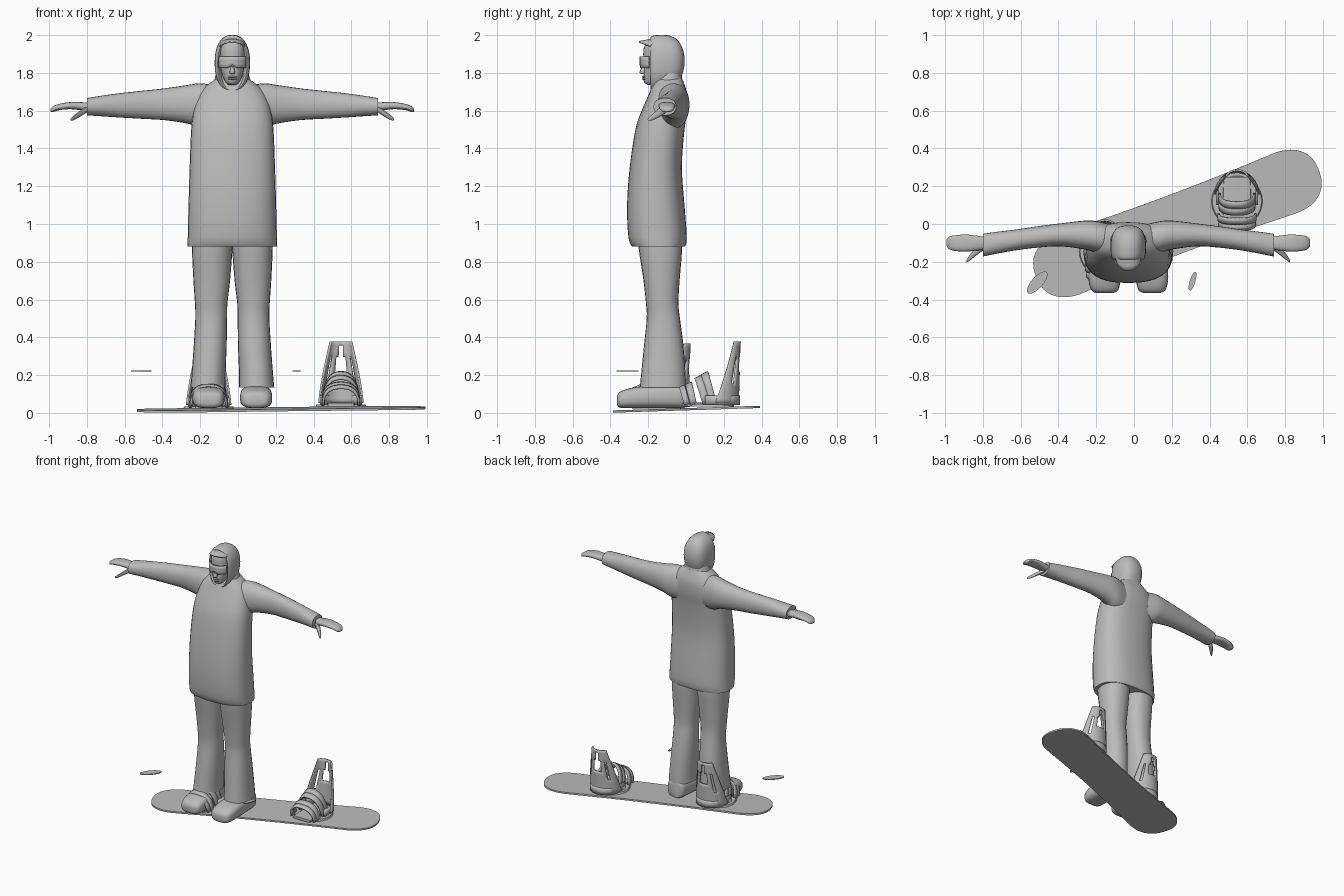
import bpy, bmesh, math
from mathutils import Vector, Matrix

if "Cube" in bpy.data.objects:
    bpy.data.objects.remove(bpy.data.objects["Cube"])

CX = -0.03          # centre line of the figure
grey = bpy.data.materials.new("plain grey")
grey.diffuse_color = (0.5, 0.5, 0.5, 1)
grey.use_nodes = True
grey.node_tree.nodes["Principled BSDF"].inputs["Base Color"].default_value = grey.diffuse_color


def finish(name, bm, angle=40):
    bmesh.ops.recalc_face_normals(bm, faces=bm.faces)
    me = bpy.data.meshes.new(name)
    bm.to_mesh(me)
    bm.free()
    me.materials.append(grey)
    ob = bpy.data.objects.new(name, me)
    bpy.context.collection.objects.link(ob)
    bpy.ops.object.select_all(action='DESELECT')
    ob.select_set(True)
    bpy.context.view_layer.objects.active = ob
    bpy.ops.object.shade_smooth_by_angle(angle=math.radians(angle))
    return ob


def spow(v, e):
    return math.copysign(abs(v) ** e, v)


def spline(rings, steps):
    """Smooth in-between rings through the given ones."""
    out = []
    for i in range(len(rings) - 1):
        p = [rings[max(0, min(len(rings) - 1, i + k))] for k in (-1, 0, 1, 2)]
        for s in range(steps):
            t = s / steps
            out.append([0.5 * (2 * b + (c - a) * t + (2 * a - 5 * b + 4 * c - d) * t * t
                               + (3 * b - a - 3 * c + d) * t ** 3) for a, b, c, d in zip(*p)])
    return out + [rings[-1]]


def loft(name, axis, rings, n=2.2, side=1, segs=24, steps=3, x0=CX):
    """Rings (t, a0, a1, b0, b1) along an axis; x is measured from x0."""
    bm = bmesh.new()
    loops = []
    for t, a0, a1, b0, b1 in spline(rings, steps):
        loop = []
        for k in range(segs):
            w = 2 * math.pi * k / segs
            a = (a0 + a1) / 2 + (a1 - a0) / 2 * spow(math.cos(w), 2 / n)
            b = (b0 + b1) / 2 + (b1 - b0) / 2 * spow(math.sin(w), 2 / n)
            x, y, z = ((t, a, b), (a, t, b), (a, b, t))[axis]
            loop.append(bm.verts.new((x0 + side * x, y, z)))
        loops.append(loop)
    for p, q in zip(loops, loops[1:]):
        for k in range(segs):
            j = (k + 1) % segs
            bm.faces.new((p[k], p[j], q[j], q[k]))
    bm.faces.new(loops[0])
    bm.faces.new(loops[-1])
    return finish(name, bm)


def sheet(name, point, nu, nv, thick, keep=lambda i, j: True):
    """Thin shell from a point(u, v) function, with cells left out by rule."""
    bm = bmesh.new()
    g = [[bm.verts.new(point(i / nu, j / nv)) for j in range(nv + 1)] for i in range(nu + 1)]
    for i in range(nu):
        for j in range(nv):
            if keep(i, j):
                bm.faces.new((g[i][j], g[i + 1][j], g[i + 1][j + 1], g[i][j + 1]))
    ob = finish(name, bm)
    m = ob.modifiers.new("thickness", 'SOLIDIFY')
    m.thickness = thick
    m.offset = 0
    return ob


# Coat body
loft("coat", 2, [
    (0.88, -.238, .238, -.285, -.005), (0.93, -.236, .236, -.305, .004), (1.1, -.232, .232, -.312, -.008),
    (1.3, -.226, .226, -.298, -.022), (1.5, -.218, .218, -.268, -.008), (1.6, -.205, .205, -.235, .008),
    (1.68, -.18, .18, -.20, .008), (1.73, -.14, .14, -.18, -.005), (1.77, -.085, .085, -.16, -.02)],
    n=2.5, segs=32)
# Hood: from inside the opening, around the rim, to the back of the head
loft("hood", 1, [
    (-.12, -.06, .06, 1.73, 1.965), (-.178, -.07, .07, 1.715, 1.975), (-.186, -.082, .082, 1.705, 1.992),
    (-.16, -.092, .092, 1.70, 2.0), (-.10, -.093, .093, 1.71, 2.0), (-.05, -.082, .082, 1.74, 1.98),
    (-.02, -.058, .058, 1.79, 1.935), (-.008, -.02, .02, 1.84, 1.885)], n=2.3, segs=28)
# Collar joining hood and shoulders
loft("collar", 2, [(1.68, -.15, .15, -.185, 0), (1.74, -.105, .105, -.175, -.015),
                   (1.80, -.085, .085, -.15, -.025)])
# Face
loft("face", 2, [
    (1.735, -.02, .02, -.20, -.12), (1.75, -.036, .036, -.222, -.1), (1.785, -.052, .052, -.224, -.08),
    (1.83, -.062, .062, -.222, -.08), (1.88, -.065, .065, -.226, -.08), (1.93, -.064, .064, -.224, -.08),
    (1.97, -.05, .05, -.205, -.1)])
loft("nose", 2, [(1.793, -.011, .011, -.236, -.2), (1.803, -.015, .015, -.246, -.2),
                 (1.835, -.007, .007, -.232, -.2)], segs=12)
for i, z in enumerate((1.768, 1.779)):
    loft(f"lip_{i}", 0, [(-.024, -.222, -.2, z - .002, z + .002), (0, -.234, -.2, z - .006, z + .006),
                         (.024, -.222, -.2, z - .002, z + .002)], segs=10)


# Goggles wrap around the face and arch over the nose
def goggle(u, v):
    a = (u - .5) * 2.3
    low = 1.826 + .016 * max(0, 1 - abs(u - .5) * 7)
    return (CX + .073 * math.sin(a), -.168 - .07 * math.cos(a), low + v * (1.886 - low))


sheet("goggles", goggle, 20, 3, .014)
# Cap peak under the hood
sheet("cap_peak", lambda u, v: (CX + .062 * math.sin((u - .5) * 3),
                                -.17 - .078 * v * math.cos((u - .5) * 2.6),
                                1.978 - .014 * v - .025 * (2 * u - 1) ** 2), 12, 3, .01)

for side, tag in ((1, "left"), (-1, "right")):
    # Sleeve with a slightly flared cuff
    loft(f"sleeve_{tag}", 0, [
        (.10, -.16, .0, 1.50, 1.735), (.17, -.15, .015, 1.505, 1.745), (.23, -.135, .018, 1.53, 1.737),
        (.36, -.118, .003, 1.55, 1.718), (.48, -.125, -.012, 1.557, 1.705), (.60, -.14, -.03, 1.564, 1.692),
        (.70, -.158, -.042, 1.571, 1.678), (.77, -.172, -.052, 1.575, 1.667)], side=side)
    # Mitten hand and thumb
    loft(f"hand_{tag}", 0, [
        (.74, -.132, -.072, 1.595, 1.64), (.80, -.14, -.062, 1.602, 1.645), (.86, -.146, -.056, 1.608, 1.645),
        (.92, -.142, -.06, 1.602, 1.635), (.95, -.132, -.068, 1.592, 1.622),
        (.962, -.115, -.085, 1.595, 1.61)], n=2.6, side=side, segs=16)
    loft(f"thumb_{tag}", 0, [
        (.76, -.135, -.09, 1.598, 1.63), (.79, -.155, -.11, 1.578, 1.612), (.82, -.178, -.14, 1.56, 1.59),
        (.845, -.198, -.172, 1.548, 1.57), (.856, -.203, -.192, 1.548, 1.558)], side=side, segs=12)
    # Trouser leg
    loft(f"trouser_{tag}", 2, [
        (.135, .036, .222, -.245, .0), (.20, .036, .216, -.238, -.002), (.36, .03, .204, -.222, -.014),
        (.50, .028, .196, -.208, -.032), (.58, .026, .198, -.212, -.04), (.70, .012, .206, -.225, -.034),
        (.88, -.002, .214, -.252, -.02), (1.0, -.01, .21, -.26, -.03)], side=side)
    # Boot
    loft(f"boot_{tag}", 1, [
        (-.366, .085, .165, .045, .085), (-.352, .055, .195, .028, .11), (-.30, .042, .21, .025, .13),
        (-.22, .042, .21, .025, .142), (-.10, .05, .205, .025, .15), (-.02, .06, .195, .025, .15),
        (-.003, .08, .175, .03, .14)], n=3, side=side)

# Snowboard: flat deck with blunt rounded ends and a light side cut, gently tilted
bm = bmesh.new()
outline = []
for k in range(64):
    w = 2 * math.pi * (k + .5) / 64
    c, s = math.cos(w), math.sin(w)
    outline.append((math.copysign(.60, c) + .20 * spow(c, .85), .17 * spow(s, .85)))
for i in range(1, 12):          # waist points along both long edges
    x = .60 - .1 * i
    wd = .17 - .014 * (1 - (x / .6) ** 2)
    outline += [(x, wd), (x, -wd)]
top = [p for p in outline if p[1] > 0]
low = [p for p in outline if p[1] <= 0]
outline = sorted(top, key=lambda p: -p[0]) + sorted(low, key=lambda p: p[0])
face = bm.faces.new([bm.verts.new((x, y, 0)) for x, y in outline])
ext = bmesh.ops.extrude_face_region(bm, geom=[face])
bmesh.ops.translate(bm, vec=(0, 0, .012), verts=[v for v in ext["geom"] if isinstance(v, bmesh.types.BMVert)])
board = finish("snowboard", bm)
board.matrix_world = (Matrix.Translation((.23, .003, .0135)) @ Matrix.Rotation(math.radians(1.8), 4, 'X')
                      @ Matrix.Rotation(math.radians(20.5), 4, 'Z'))


def binding(tag, ox, oy, oz):
    """Base disc, foot bed, heel loop, slotted high back and two arched straps."""
    def at(x, y, z):
        return (ox + x, oy + y, oz + z)

    bm = bmesh.new()
    bmesh.ops.create_cone(bm, cap_ends=True, segments=32, radius1=.135, radius2=.13, depth=.012,
                          matrix=Matrix.Translation(at(0, 0, .006)))
    finish(f"base_disc_{tag}", bm)
    loft(f"foot_bed_{tag}", 1, [(oy - .14, -.07, .07, oz, oz + .02), (oy, -.075, .075, oz, oz + .022),
                                (oy + .13, -.07, .07, oz, oz + .022)], n=6, x0=ox, segs=16)

    # Heel loop running forward into side rails
    def heel(u, v):
        a = (u - .5) * 2
        y = .05 + .11 * math.cos(a * math.pi / 2) if abs(a) < .99 else -.02
        return at(.105 * math.sin(a * math.pi / 2), y, .01 + .05 * v)
    sheet(f"heel_loop_{tag}", heel, 24, 2, .012)

    # High back, narrowing upward, with a window, side slots and a top hole
    def back(u, v):
        a = (u - .5) * math.pi * (1 - .15 * v)
        rx, ry = .115 - .058 * v ** 1.3, .12 - .08 * v
        return at(rx * math.sin(a), .165 - ry + ry * math.cos(a) - .01 * (1 - v), .02 + .325 * v)

    def solid(i, j):
        window = i in (6, 7, 8, 9) and 8 <= j <= 11 or i in (7, 8) and 12 <= j <= 13
        slot = i in (3, 12) and 5 <= j <= 11
        hole = i in (7, 8) and j == 14
        return not (window or slot or hole)
    sheet(f"high_back_{tag}", back, 16, 16, .01, solid)

    # Straps: (foot y, crown y, crown height, width, half span)
    for i, (y0, y1, h, wd, sp) in enumerate(((.025, -.02, .175, .028, .092), (-.01, -.055, .155, .028, .092),
                                             (-.08, -.105, .12, .025, .098), (-.115, -.14, .105, .022, .094))):
        def arch(u, v):
            a = math.pi * u
            s = math.sin(a) ** .75 if 0 < u < 1 else 0
            return at(-sp * spow(math.cos(a), .85), y0 + (y1 - y0) * s + wd * (v - .5) * 1.3,
                      .012 + (h - .012) * s + wd * (v - .5) * .6)
        sheet(f"strap_{i}_{tag}", arch, 18, 2, .012)


binding("rear", .545, .12, .033)
binding("front", -.155, -.145, .022)

# Two small loose flakes hovering beside the figure
for i, (x, y, a, l, w) in enumerate(((-.512, -.31, 48, .075, .03), (.31, -.303, 73, .052, .015))):
    bm = bmesh.new()
    bmesh.ops.create_cone(bm, cap_ends=True, segments=20, radius1=1, radius2=1, depth=1)
    bm.transform(Matrix.Translation((x, y, .222)) @ Matrix.Rotation(math.radians(a), 4, 'Z')
                 @ Matrix.Diagonal((l, w, .006, 1)))
    finish(f"flake_{i}", bm)
